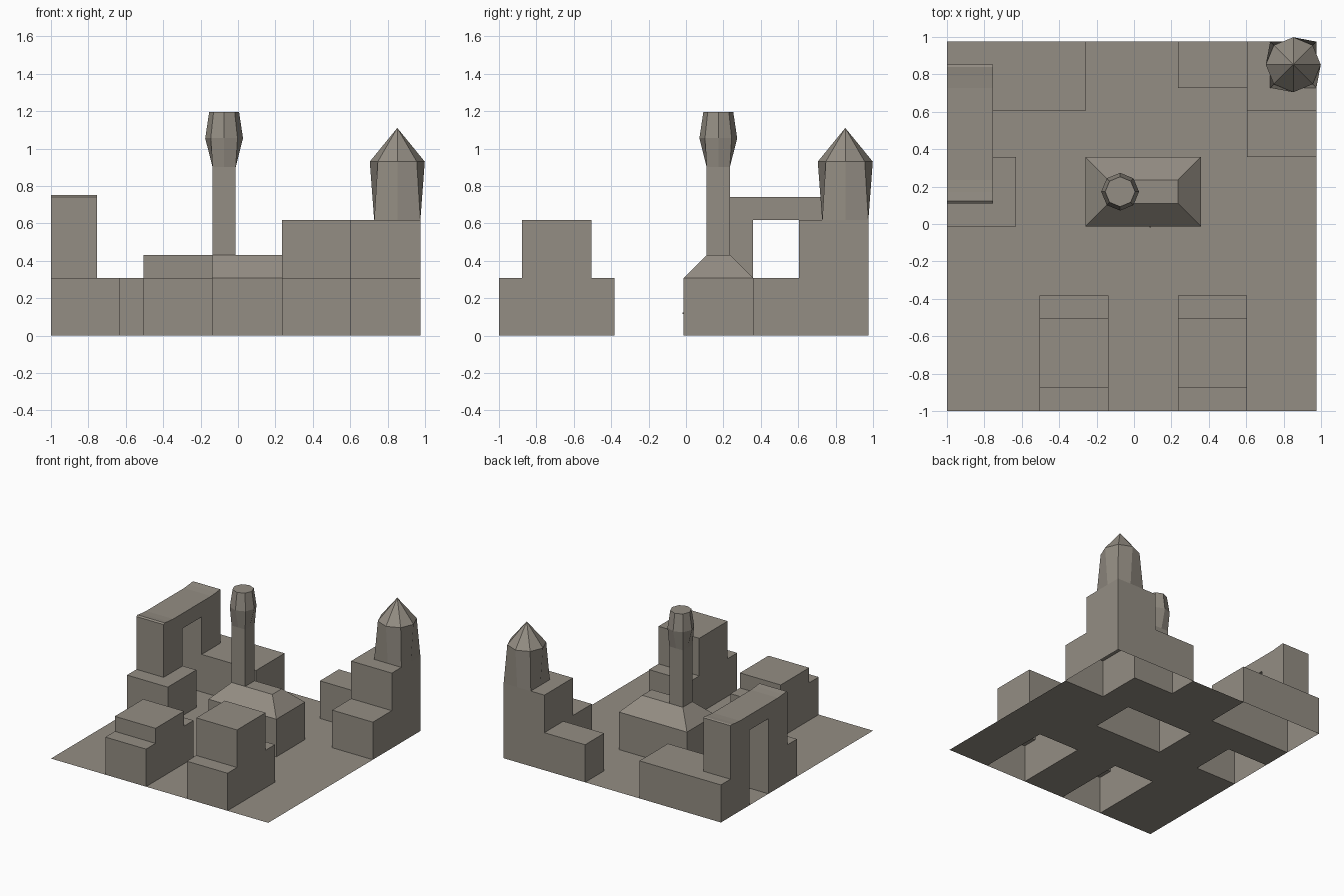
import bpy, bmesh, math

if "Cube" in bpy.data.objects:
    bpy.data.objects.remove(bpy.data.objects["Cube"])

U = 1.975 / 16           # plan module: 16 x 16 cells
N = 16
LOW, MID, HIGH, BRIDGE = 2.5 * U, 3.5 * U, 5 * U, 6 * U

stone = bpy.data.materials.new("warm_grey_stone")
stone.diffuse_color = (0.295, 0.268, 0.228, 1)
stone.use_nodes = True
stone.node_tree.nodes["Principled BSDF"].inputs["Base Color"].default_value = stone.diffuse_color


def g(k):
    return -1 + k * U


def finish(name, bm, dissolve=True):
    bmesh.ops.remove_doubles(bm, verts=bm.verts, dist=1e-5)
    if dissolve:
        bmesh.ops.dissolve_limit(bm, angle_limit=0.001, verts=bm.verts, edges=bm.edges)
    me = bpy.data.meshes.new(name)
    bm.to_mesh(me)
    bm.free()
    ob = bpy.data.objects.new(name, me)
    bpy.context.collection.objects.link(ob)
    me.materials.append(stone)
    return ob


def face(bm, pts):
    return bm.faces.new([bm.verts.new(p) for p in pts])


def cells(x0, x1, y0, y1):
    return [(i, j) for i in range(x0, x1) for j in range(y0, y1)]


used = set()


def massing(name, rects, gaps=()):
    """Open-bottomed stepped block; gaps are roof cells left open."""
    height = {}
    for x0, x1, y0, y1, h in rects:
        for c in cells(x0, x1, y0, y1):
            height[c] = max(h, height.get(c, 0))
    used.update(height)
    skip = {c for r in gaps for c in cells(*r)}
    bm = bmesh.new()
    for (i, j), h in height.items():
        ring = [(g(i), g(j)), (g(i + 1), g(j)), (g(i + 1), g(j + 1)), (g(i), g(j + 1))]
        if (i, j) not in skip:
            face(bm, [(x, y, h) for x, y in ring])
        for k, (dx, dy) in enumerate([(0, -1), (1, 0), (0, 1), (-1, 0)]):
            low = height.get((i + dx, j + dy), 0)
            if low < h:
                a, b = ring[k], ring[(k + 1) % 4]
                face(bm, [(*a, low), (*b, low), (*b, h), (*a, h)])
    return finish(name, bm)


def loft(bm, rings):
    for lo, hi in zip(rings, rings[1:]):
        n = len(lo)
        for k in range(n):
            m = (k + 1) % n
            face(bm, [lo[k], lo[m], hi[m], hi[k]])


def square8(cx, cy, half, z):
    """Square ring with eight points: side middles and corners."""
    d = [(1, 0), (1, 1), (0, 1), (-1, 1), (-1, 0), (-1, -1), (0, -1), (1, -1)]
    return [(cx + half * a, cy + half * b, z) for a, b in d]


def octagon(cx, cy, r, z):
    return [(cx + r * math.cos(k * math.pi / 4), cy + r * math.sin(k * math.pi / 4), z)
            for k in range(8)]


# Stepped blocks
for name, x, top in (("front_left_block", 4, MID), ("front_right_block", 10, HIGH)):
    massing(name, [(x, x + 3, 0, 5, LOW), (x, x + 3, 1, 4, top)])
massing("arch_bases", [(0, 3, 8, 11, LOW), (0, 6, 13, 16, LOW)],
        gaps=[(0, 2, 9, 11), (0, 2, 13, 15)])
massing("corner_block", [(13, 16, 11, 16, LOW), (13, 16, 13, 16, HIGH), (10, 13, 14, 16, LOW)],
        gaps=[(14, 16, 14, 16)])
massing("house_walls", [(6, 11, 8, 11, LOW)], gaps=[(6, 11, 8, 11)])

# Ground sheet, open beneath every building
bm = bmesh.new()
for i, j in cells(0, N, 0, N):
    if (i, j) not in used:
        face(bm, [(g(i), g(j), 0), (g(i + 1), g(j), 0), (g(i + 1), g(j + 1), 0), (g(i), g(j + 1), 0)])
finish("ground", bm, dissolve=False)

# Arch: side profile swept across, with a gently dished top
bm = bmesh.new()
profile = [(g(9), LOW), (g(11), LOW), (g(11), HIGH), (g(13), HIGH), (g(13), LOW), (g(15), LOW),
           (g(15), 0.748), (g(15) - 0.012, 0.752), (g(15) - 0.06, 0.746), (g(14), BRIDGE),
           (g(10), BRIDGE), (g(9) + 0.06, 0.746), (g(9) + 0.012, 0.752), (g(9), 0.742)]
xa, xb = g(0), g(2)
face(bm, [(xb, y, z) for y, z in profile])
face(bm, [(xa, y, z) for y, z in reversed(profile)])
for k, (y, z) in enumerate(profile):
    y2, z2 = profile[(k + 1) % len(profile)]
    if not (z == LOW and z2 == LOW):           # leg feet stay open
        face(bm, [(xa, y, z), (xa, y2, z2), (xb, y2, z2), (xb, y, z)])
bmesh.ops.remove_doubles(bm, verts=bm.verts, dist=1e-5)
bmesh.ops.recalc_face_normals(bm, faces=bm.faces)
finish("arch", bm, dissolve=False)

# House roof: hipped, flat on top
bm = bmesh.new()


def rect(x0, x1, y0, y1, z):
    return [(g(x0), g(y0), z), (g(x1), g(y0), z), (g(x1), g(y1), z), (g(x0), g(y1), z)]


loft(bm, [rect(6, 11, 8, 11, LOW), rect(7, 10, 9, 10, MID)])
face(bm, rect(8, 10, 9, 10, MID))
finish("house_roof", bm, dissolve=False)

# Chimney: square shaft flaring into an octagonal head
bm = bmesh.new()
cx, cy = g(7.5), g(9.5)
rings = [square8(cx, cy, U / 2, MID), square8(cx, cy, U / 2, 0.90),
         octagon(cx, cy, 0.101, 1.055), octagon(cx, cy, 0.08, 1.195)]
loft(bm, rings)
face(bm, rings[-1])
finish("chimney", bm)

# Corner turret: square foot, octagonal eaves, pointed cap
bm = bmesh.new()
cx = cy = g(15)
eaves = octagon(cx, cy, 0.147, 0.93)
loft(bm, [square8(cx, cy, U, HIGH), eaves])
for k in range(8):
    face(bm, [eaves[k], eaves[(k + 1) % 8], (cx, cy, 1.11)])
finish("turret", bm, dissolve=False)


# Door leaf and knob, thin plates on the house front
def plate(name, x0, x1, z0, z1, depth):
    bm = bmesh.new()
    y0 = g(8) - depth
    lo = [(x0, y0, z0), (x1, y0, z0), (x1, g(8), z0), (x0, g(8), z0)]
    hi = [(x, y, z1) for x, y, _ in lo]
    loft(bm, [lo, hi])
    face(bm, hi)
    face(bm, lo[::-1])
    finish(name, bm, dissolve=False)


plate("door_lintel", -0.015, 0.095, 0.24, 0.252, 0.001)
plate("door_knob", 0.083, 0.091, 0.116, 0.124, 0.005)
